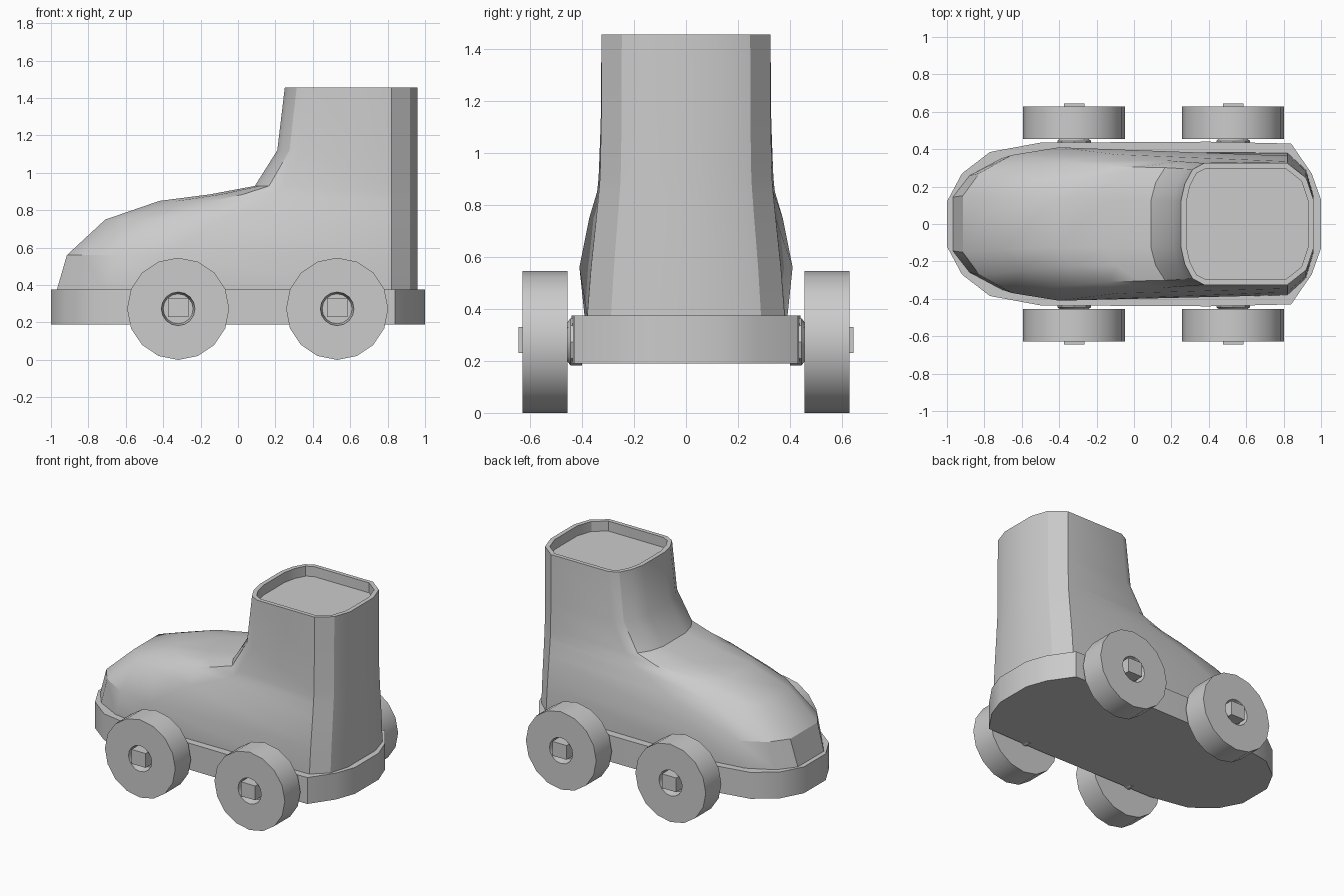
import bpy
import bmesh
from math import sin, cos, pi, radians
from mathutils import Matrix

old = bpy.data.objects.get("Cube")
if old:
    bpy.data.objects.remove(old, do_unlink=True)

grey = bpy.data.materials.new("plain grey")
grey.use_nodes = True
colour = (0.6, 0.6, 0.6, 1)
grey.diffuse_color = colour
grey.node_tree.nodes["Principled BSDF"].inputs["Base Color"].default_value = colour


def finish(bm, name):
    bmesh.ops.recalc_face_normals(bm, faces=bm.faces)
    mesh = bpy.data.meshes.new(name)
    bm.to_mesh(mesh)
    bm.free()
    obj = bpy.data.objects.new(name, mesh)
    bpy.context.collection.objects.link(obj)
    mesh.materials.append(grey)
    bpy.ops.object.select_all(action="DESELECT")
    obj.select_set(True)
    bpy.context.view_layer.objects.active = obj
    bpy.ops.object.shade_smooth_by_angle(angle=radians(30))
    return obj


def loft(bm, rings):
    """Skin closed rings of equal length; return the top cap."""
    rows = [[bm.verts.new(p) for p in ring] for ring in rings]
    count = len(rows[0])
    for low, high in zip(rows, rows[1:]):
        for i in range(count):
            j = (i + 1) % count
            bm.faces.new((low[i], low[j], high[j], high[i]))
    bm.faces.new(rows[0])
    return bm.faces.new(rows[-1])


def mirrored(half, z):
    return [(x, y, z) for x, y in half] + [(x, -y, z) for x, y in reversed(half)]


def boot_ring(z, front, side, width, heel):
    """Rounded nose, straight flank, chamfered heel."""
    half = []
    for angle in (18, 38, 62, 90):
        t = radians(angle)
        half.append((side - (side - front) * cos(t) / cos(radians(18)), width * sin(t) ** 0.85))
    half += [(0.82, heel), (0.92, heel * 0.76), (0.96, heel * 0.4)]
    return mirrored(half, z)


# Boot: height, nose x, flank start x, flank half width, heel half width
boot_rows = [
    (0.37, -0.97, -0.45, 0.39, 0.38),
    (0.56, -0.915, -0.4, 0.41, 0.365),
    (0.75, -0.71, -0.1, 0.372, 0.345),
    (0.85, -0.42, 0.15, 0.342, 0.335),
    (0.885, -0.15, 0.2, 0.338, 0.332),
    (0.93, 0.09, 0.24, 0.335, 0.33),
    (1.12, 0.21, 0.34, 0.328, 0.326),
    (1.455, 0.25, 0.375, 0.325, 0.325),
]
bm = bmesh.new()
cap = loft(bm, [boot_ring(*row) for row in boot_rows])
# Sunken opening inside a thin rim
bmesh.ops.recalc_face_normals(bm, faces=bm.faces)
bmesh.ops.inset_region(bm, faces=[cap], thickness=0.03)
well = bmesh.ops.extrude_discrete_faces(bm, faces=[cap])["faces"]
bmesh.ops.translate(bm, verts=well[0].verts, vec=(0, 0, -0.07))
finish(bm, "boot")

# Sole
sole = [(-1, 0.12), (-0.92, 0.27), (-0.77, 0.385), (-0.5, 0.435),
        (0.4, 0.44), (0.84, 0.43), (0.95, 0.27), (1, 0.13)]
bm = bmesh.new()
loft(bm, [mirrored(sole, z) for z in (0.19, 0.375)])
finish(bm, "sole")


def circle(radius, y, x, sides, z=0.273):
    return [(x + radius * sin(2 * pi * i / sides), y, z + radius * cos(2 * pi * i / sides))
            for i in range(sides)]


# Wheels with a recessed hub, axle mounts and square axle pegs
for end, x in (("toe", -0.32), ("heel", 0.53)):
    for side, s in (("left", 1), ("right", -1)):
        bm = bmesh.new()
        profile = [(0.09, 0.455), (0.273, 0.455), (0.273, 0.628), (0.09, 0.628), (0.08, 0.57)]
        loft(bm, [circle(r, s * y, x, 16) for r, y in profile])
        finish(bm, f"{end}_wheel_{side}")

        bm = bmesh.new()
        loft(bm, [circle(r, s * y, x, 8) for r, y in ((0.09, 0.4), (0.09, 0.445), (0.07, 0.46))])
        finish(bm, f"{end}_axle_mount_{side}")

    bm = bmesh.new()
    shape = Matrix.Translation((x, 0, 0.28)) @ Matrix.Diagonal((0.11, 1.29, 0.1, 1))
    bmesh.ops.create_cube(bm, size=1, matrix=shape)
    finish(bm, f"{end}_axle")
